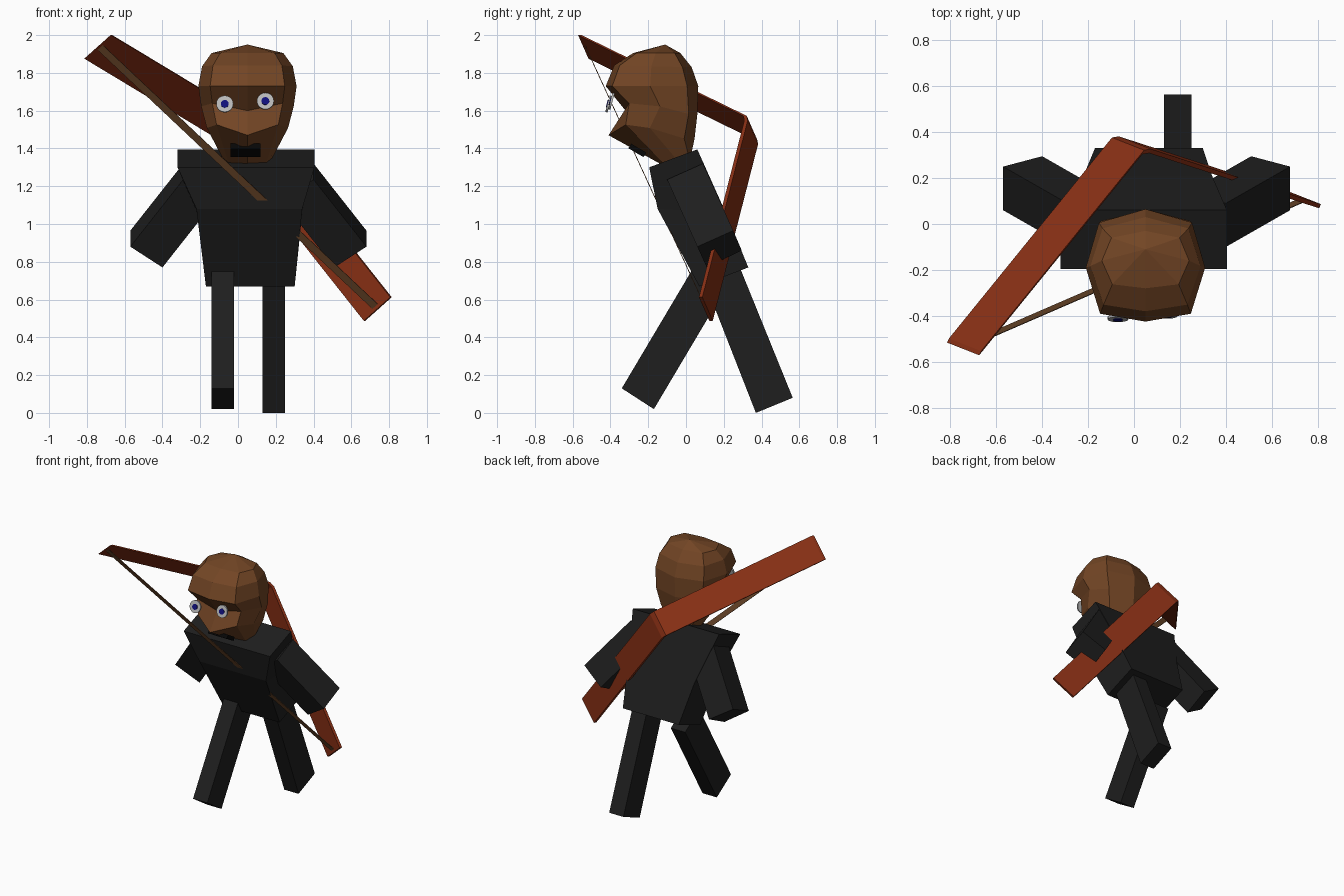
import bpy, bmesh, math
from mathutils import Vector

if "Cube" in bpy.data.objects:
    bpy.data.objects.remove(bpy.data.objects["Cube"])


def material(name, r, g, b):
    m = bpy.data.materials.new(name)
    m.diffuse_color = (r, g, b, 1)
    m.use_nodes = True
    m.node_tree.nodes["Principled BSDF"].inputs["Base Color"].default_value = m.diffuse_color
    return m


CLOTH = material("dark_cloth", 0.013, 0.013, 0.013)
SKIN = material("brown_skin", 0.17, 0.06, 0.018)
WOOD = material("red_wood", 0.24, 0.028, 0.007)
CORD = material("cord", 0.13, 0.055, 0.02)
BLACK = material("black", 0.002, 0.002, 0.002)
GREY = material("eye_grey", 0.5, 0.5, 0.5)
BLUE = material("eye_blue", 0.005, 0.005, 0.2)


def loft(name, rings, mat, apex=None):
    """Skin a stack of equal rings, closed at both ends."""
    bm = bmesh.new()
    vs = [[bm.verts.new(p) for p in r] for r in rings]
    n = len(rings[0])
    for a, b in zip(vs, vs[1:]):
        for i in range(n):
            j = (i + 1) % n
            bm.faces.new((a[i], a[j], b[j], b[i]))
    bm.faces.new(vs[0][::-1])
    if apex:
        tip = bm.verts.new(apex)
        for i in range(n):
            bm.faces.new((vs[-1][i], vs[-1][(i + 1) % n], tip))
    else:
        bm.faces.new(vs[-1])
    bmesh.ops.recalc_face_normals(bm, faces=bm.faces)
    me = bpy.data.meshes.new(name)
    bm.to_mesh(me)
    bm.free()
    me.materials.append(mat)
    ob = bpy.data.objects.new(name, me)
    bpy.context.collection.objects.link(ob)
    return ob


def quad_ring(x0, x1, front, back):
    """Four corners of a tilted cross-section, front and back given as (y, z)."""
    return [(x0, *front), (x1, *front), (x1, *back), (x0, *back)]


# Torso leaning forward
loft("torso", [quad_ring(-0.17, 0.30, (0.07, 0.67), (0.33, 0.77)),
               quad_ring(-0.22, 0.34, (-0.15, 1.08), (0.21, 1.06)),
               quad_ring(-0.32, 0.405, (-0.195, 1.30), (0.06, 1.395))], CLOTH)

# Legs in mid stride
loft("front_leg", [quad_ring(-0.14, -0.02, (-0.34, 0.13), (-0.17, 0.02)),
                   quad_ring(-0.14, -0.02, (0.04, 0.77), (0.21, 0.66))], CLOTH)
loft("rear_leg", [quad_ring(0.13, 0.25, (0.37, 0.0), (0.565, 0.08)),
                  quad_ring(0.13, 0.25, (0.10, 0.69), (0.285, 0.77))], CLOTH)

# Arms, mirrored about the body centre
CX = 0.055
hand = [Vector(p) for p in ((0.625, 0.06, 0.88), (0.625, 0.25, 0.965),
                            (0.455, 0.295, 0.86), (0.455, 0.11, 0.77))]
for side, label in ((1, "left_arm"), (-1, "right_arm")):
    rings = []
    for shift in (Vector((0, 0, 0)), Vector((-0.28, -0.16, 0.355))):
        rings.append([(CX + side * (p + shift).x, (p + shift).y, (p + shift).z)
                      for p in hand])
    loft(label, rings, CLOTH)


# Faceted head
def head_ring(f, b, hw, corner=0.07, lift=0.0):
    f, b = Vector(f), Vector(b)
    half = [(0, 0, 0), (0.76, corner, lift), (1, 0.48, lift * 0.8),
            (0.78, 0.88, 0), (0, 1, 0)]
    pts = half + [(-x, t, l) for x, t, l in half[3:0:-1]]
    out = []
    for x, t, l in pts:
        p = f.lerp(b, t)
        out.append((0.05 + x * hw, p.x, p.y + l))
    return out


loft("head", [head_ring((-0.13, 1.315), (0.03, 1.38), 0.13),
              head_ring((-0.41, 1.47), (0.045, 1.45), 0.215, 0.2, 0.06),
              head_ring((-0.32, 1.60), (0.06, 1.58), 0.245, 0.05, 0.04),
              head_ring((-0.425, 1.73), (0.065, 1.73), 0.26),
              head_ring((-0.38, 1.84), (0.03, 1.83), 0.24),
              head_ring((-0.28, 1.905), (-0.03, 1.905), 0.19)],
     SKIN, (0.05, -0.11, 1.95))


# Eyes: thin grey discs with blue pupils
def disc(name, loc, radius, depth, mat):
    bpy.ops.mesh.primitive_cylinder_add(vertices=20, radius=radius, depth=depth,
                                        location=loc,
                                        rotation=(math.radians(75), 0, 0))
    ob = bpy.context.object
    ob.name = name
    ob.data.materials.append(mat)


for label, x, y, z in (("right", -0.07, -0.41, 1.635), ("left", 0.145, -0.395, 1.65)):
    disc(label + "_eye", (x, y, z), 0.045, 0.012, GREY)
    disc(label + "_pupil", (x, y - 0.004, z), 0.021, 0.012, BLUE)

# Mouth plate on the slanted jaw
loft("mouth", [quad_ring(-0.04, 0.12, (-0.305, 1.401), (-0.225, 1.354)),
               quad_ring(-0.04, 0.12, (-0.290, 1.425), (-0.210, 1.378))], BLACK)


# Bow: flat bent strip plus a straight cord across the chest
W = Vector((0.14, -0.055, 0.125))
BACK = Vector((0.004, 0.009, 0.0))


def strip(name, points, width, mat):
    rings = []
    for p in points:
        a, b = Vector(p) - width / 2, Vector(p) + width / 2
        rings.append([a - BACK, b - BACK, b + BACK, a + BACK])
    loft(name, rings, mat)


strip("bow_limbs", [(-0.74, -0.535, 1.938), (-0.03, 0.34, 1.51),
                    (0.0, 0.345, 1.485), (0.74, 0.105, 0.55)], W, WOOD)
BACK = Vector((0.001, 0.002, 0.0))
strip("bow_string", [(-0.73, -0.53, 1.935), (0.735, 0.105, 0.555)], W * 0.2, CORD)
